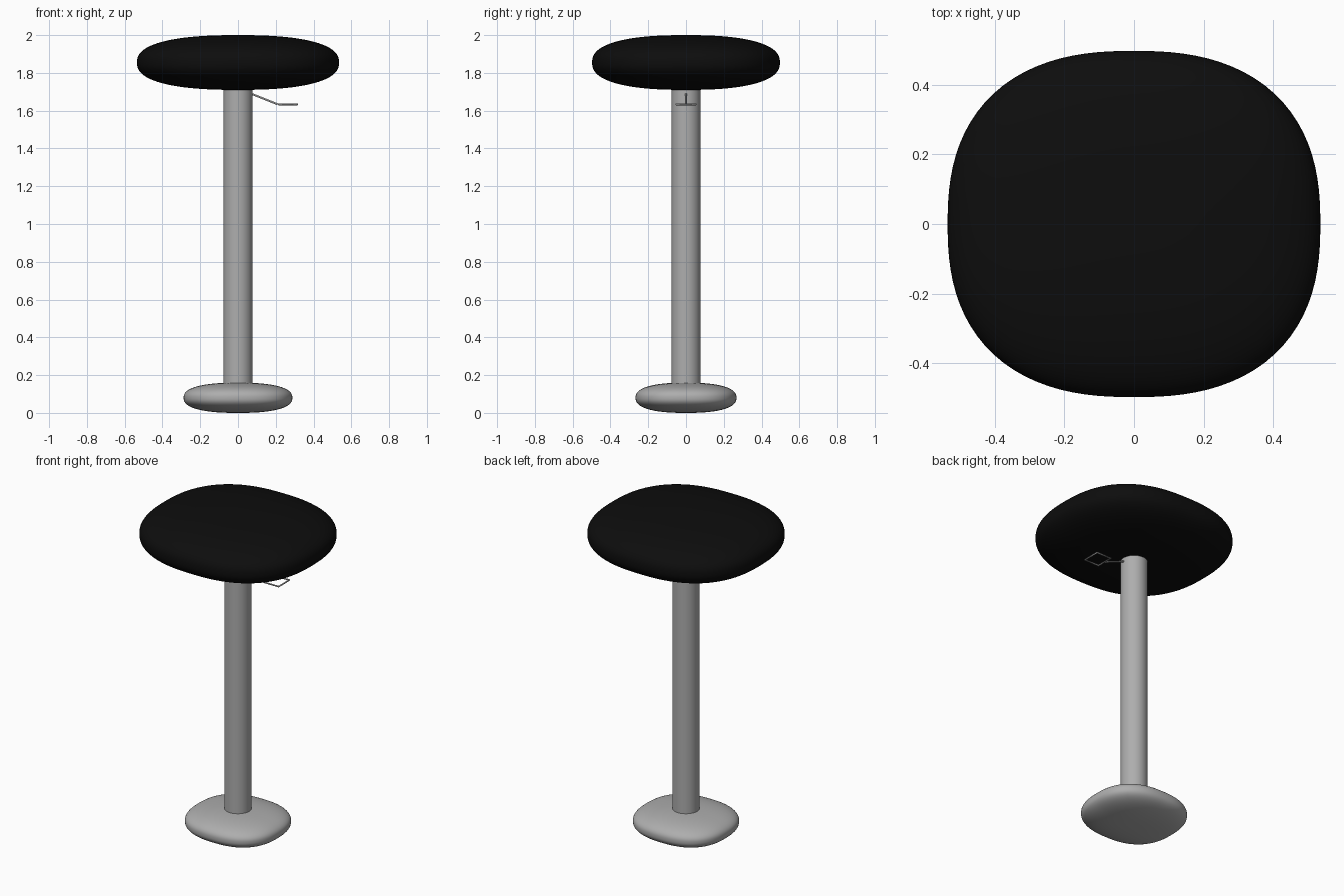
import bpy, bmesh, math
from mathutils import Vector

if "Cube" in bpy.data.objects:
    bpy.data.objects.remove(bpy.data.objects["Cube"])


def material(name, rgb):
    m = bpy.data.materials.new(name)
    m.diffuse_color = (*rgb, 1)
    m.use_nodes = True
    m.node_tree.nodes["Principled BSDF"].inputs["Base Color"].default_value = m.diffuse_color
    return m


BLACK = material("black_padding", (0.004, 0.004, 0.004))
GREY = material("grey_metal", (0.42, 0.42, 0.42))


def finish(name, bm, mat):
    me = bpy.data.meshes.new(name)
    bm.to_mesh(me)
    bm.free()
    ob = bpy.data.objects.new(name, me)
    bpy.context.collection.objects.link(ob)
    me.materials.append(mat)
    bpy.ops.object.select_all(action='DESELECT')
    ob.select_set(True)
    bpy.context.view_layer.objects.active = ob
    bpy.ops.object.shade_smooth_by_angle(angle=math.radians(40))
    return ob


def cushion(name, half, z, mat, power=2.45):
    """Rounded box: a gridded cube pushed onto a superellipsoid."""
    bm = bmesh.new()
    bmesh.ops.create_cube(bm, size=2)
    bmesh.ops.subdivide_edges(bm, edges=bm.edges[:], cuts=23, use_grid_fill=True)
    for v in bm.verts:
        d = Vector([math.tan(c * math.pi / 4) for c in v.co])
        d /= sum(abs(c) ** power for c in d) ** (1 / power)
        v.co = (d.x * half[0], d.y * half[1], d.z * half[2] + z)
    return finish(name, bm, mat)


def rod(name, points, radius, mat, cyclic=False):
    cu = bpy.data.curves.new(name, 'CURVE')
    cu.dimensions = '3D'
    cu.bevel_depth = radius
    cu.bevel_resolution = 2
    cu.use_fill_caps = True
    sp = cu.splines.new('POLY')
    sp.points.add(len(points) - 1)
    for p, co in zip(sp.points, points):
        p.co = (*co, 1)
    sp.use_cyclic_u = cyclic
    cu.materials.append(mat)
    ob = bpy.data.objects.new(name, cu)
    bpy.context.collection.objects.link(ob)
    return ob


# Padded seat and matching foot
cushion("seat", (0.535, 0.497, 0.145), 1.855, BLACK)
cushion("base", (0.288, 0.267, 0.08), 0.08, GREY)

# Central column
bm = bmesh.new()
bmesh.ops.create_cone(bm, cap_ends=True, segments=32, radius1=0.077,
                      radius2=0.077, depth=1.65)
bmesh.ops.translate(bm, verts=bm.verts[:], vec=(0, 0, 0.925))
finish("column", bm, GREY)

# Height lever: sloping arm and square loop handle
rod("lever_arm", [(0.05, 0, 1.698), (0.21, 0, 1.634)], 0.005, GREY)
rod("lever_handle", [(0.215, -0.053, 1.633), (0.315, -0.053, 1.633),
                     (0.315, 0.053, 1.633), (0.215, 0.053, 1.633)],
    0.005, GREY, cyclic=True)
